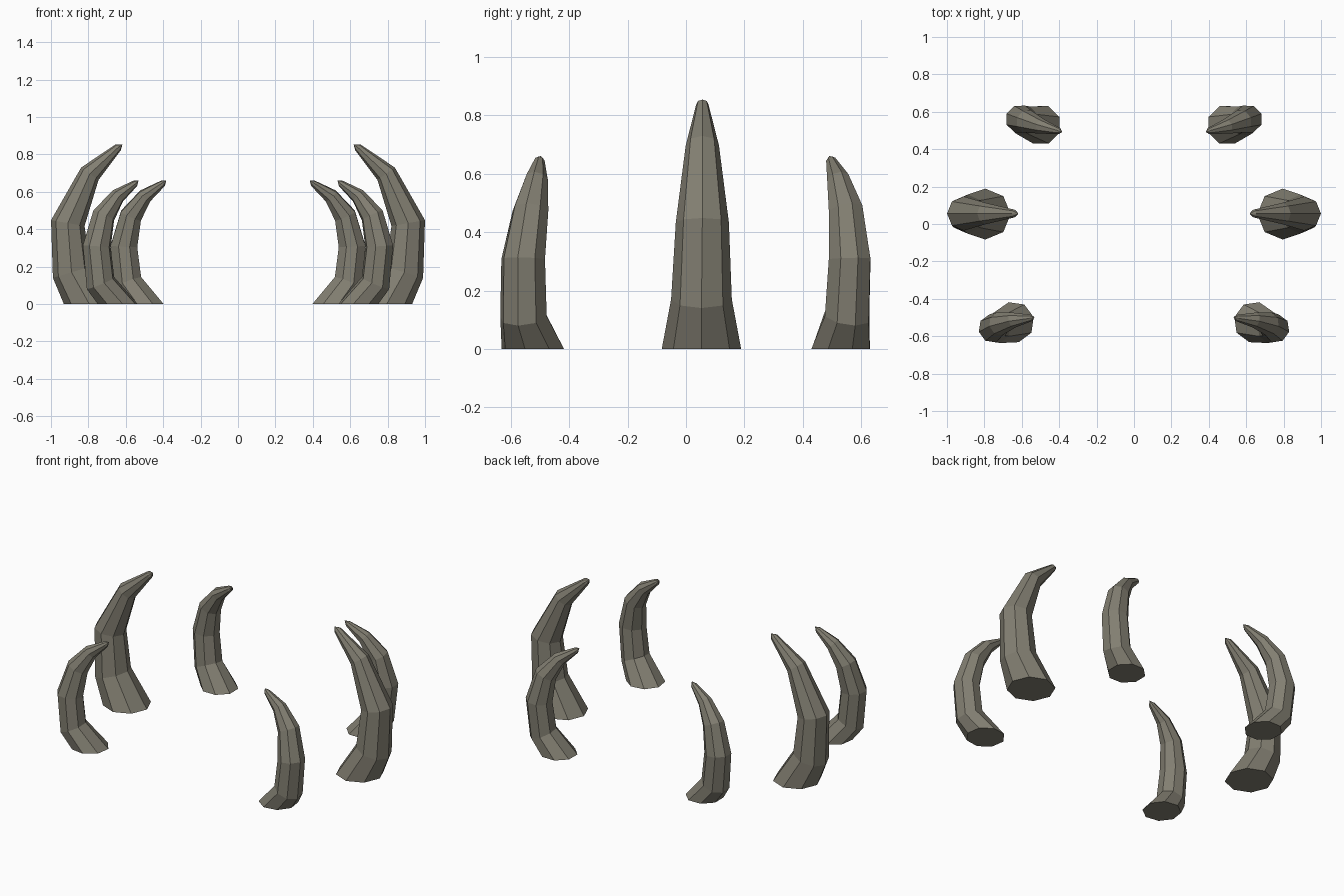
import bpy, bmesh, math
from mathutils import Vector

if "Cube" in bpy.data.objects:
    bpy.data.objects.remove(bpy.data.objects["Cube"])

mat = bpy.data.materials.new("weathered stone")
mat.diffuse_color = (0.225, 0.212, 0.168, 1)
mat.use_nodes = True
mat.node_tree.nodes["Principled BSDF"].inputs["Base Color"].default_value = mat.diffuse_color
SIDES = 8


def tusk(name, rings, apex, outward, side):
    """Loft octagons along a curved path; rings are (x, y, z, radius)."""
    bm = bmesh.new()
    pts = [Vector(r[:3]) for r in rings]
    apex = Vector(apex)
    out = Vector(outward).normalized()
    v = Vector((0, 0, 1)).cross(out)
    loops = []
    for i, (p, ring) in enumerate(zip(pts, rings)):
        if i == 0:
            t = Vector((0, 0, 1))            # flat base on the ground
        else:
            nxt = pts[i + 1] if i + 1 < len(pts) else apex
            t = (p - pts[i - 1]).normalized() + (nxt - p).normalized()
        t = (t - v * t.dot(v)).normalized()
        u = v.cross(t)
        loop = []
        for k in range(SIDES):
            a = 2 * math.pi * k / SIDES
            co = p + (u * math.cos(a) + v * math.sin(a)) * ring[3]
            loop.append(bm.verts.new((co.x * side, co.y, max(co.z, 0))))
        loops.append(loop)
    tip = bm.verts.new((apex.x * side, apex.y, apex.z))
    for a, b in zip(loops, loops[1:]):
        for k in range(SIDES):
            n = (k + 1) % SIDES
            bm.faces.new((a[k], a[n], b[n], b[k]))
    for k in range(SIDES):
        bm.faces.new((loops[-1][k], loops[-1][(k + 1) % SIDES], tip))
    bm.faces.new(loops[0][::-1])
    bmesh.ops.recalc_face_normals(bm, faces=bm.faces)
    me = bpy.data.meshes.new(name)
    bm.to_mesh(me)
    bm.free()
    me.materials.append(mat)
    bpy.context.collection.objects.link(bpy.data.objects.new(name, me))


# Tall middle tusk
middle = [(0.795, 0.053, 0, 0.136), (0.89, 0.053, 0.17, 0.104),
          (0.91, 0.056, 0.433, 0.091), (0.792, 0.056, 0.697, 0.057),
          (0.64, 0.056, 0.838, 0.021)]
# Shorter front and back tusks
front = [(0.643, -0.525, 0, 0.11), (0.735, -0.557, 0.112, 0.082),
         (0.755, -0.558, 0.308, 0.077), (0.718, -0.533, 0.473, 0.063),
         (0.643, -0.513, 0.578, 0.041), (0.55, -0.502, 0.645, 0.018)]
back = [(0.498, 0.53, 0, 0.108), (0.588, 0.552, 0.112, 0.082),
        (0.61, 0.561, 0.308, 0.077), (0.572, 0.548, 0.473, 0.063),
        (0.496, 0.522, 0.578, 0.041), (0.402, 0.497, 0.645, 0.018)]

for side, label in ((1, "right"), (-1, "left")):
    tusk("middle_tusk_" + label, middle, (0.618, 0.056, 0.853), (1, 0, 0), side)
    tusk("front_tusk_" + label, front, (0.532, -0.498, 0.661), (1, -0.25, 0), side)
    tusk("back_tusk_" + label, back, (0.384, 0.491, 0.661), (1, 0.4, 0), side)
